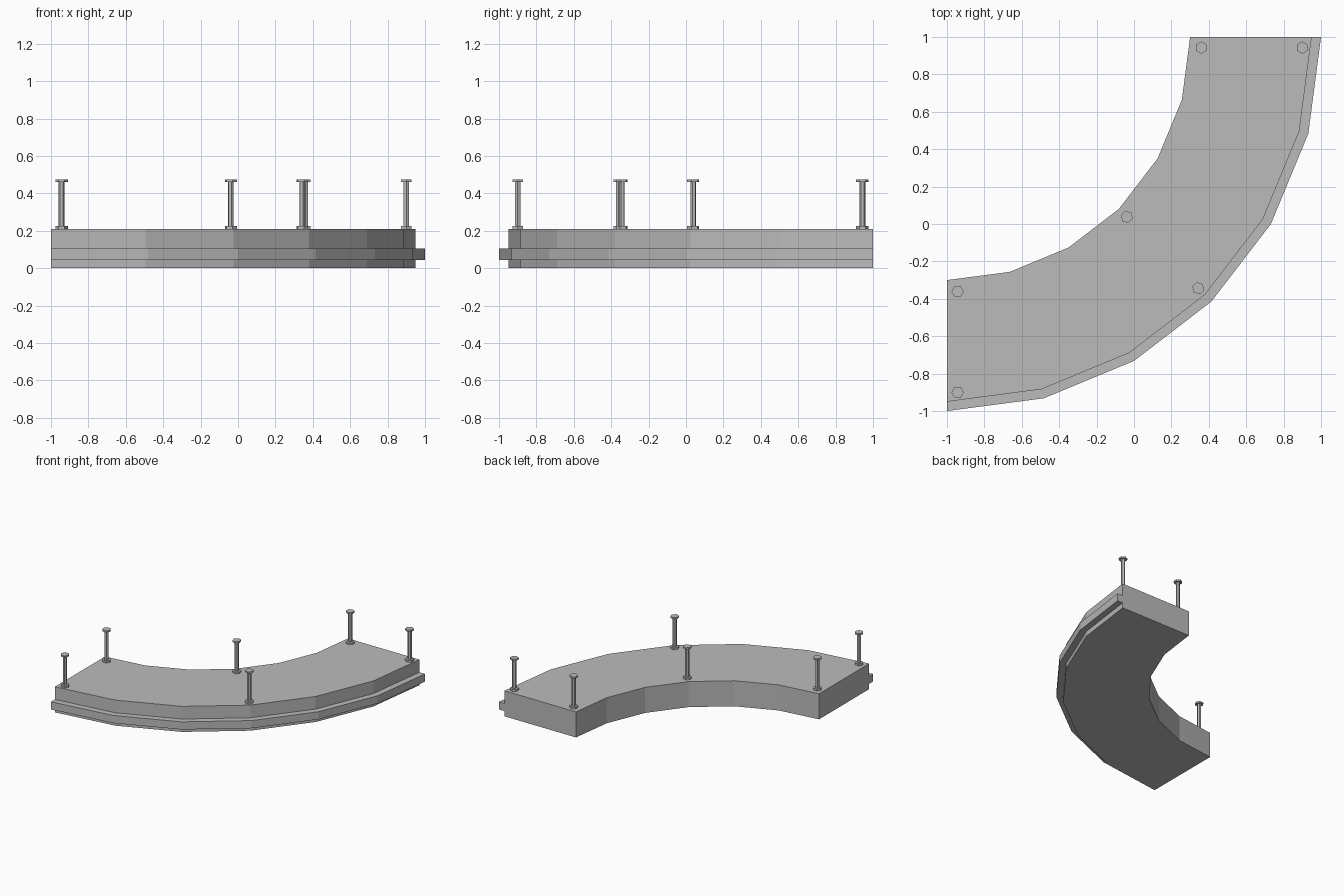
import bpy
import bmesh
from math import radians
from mathutils import Matrix, Vector

cube = bpy.data.objects.get("Cube")
if cube:
    bpy.data.objects.remove(cube, do_unlink=True)

grey = bpy.data.materials.new("concrete grey")
grey.use_nodes = True
colour = (0.5, 0.5, 0.5, 1)
grey.diffuse_color = colour
grey.node_tree.nodes["Principled BSDF"].inputs["Base Color"].default_value = colour

PIVOT = Vector((-1, 1, 0))   # centre of the curve
INNER, OUTER, LIP = 1.3, 1.95, 2.0
TOP = 0.21
STEPS = 6


def turned(degrees):
    return Matrix.Translation(PIVOT) @ Matrix.Rotation(radians(-degrees), 4, "Z")


def finish(bm, name):
    bmesh.ops.recalc_face_normals(bm, faces=bm.faces)
    mesh = bpy.data.meshes.new(name)
    bm.to_mesh(mesh)
    bm.free()
    mesh.materials.append(grey)
    obj = bpy.data.objects.new(name, mesh)
    bpy.context.collection.objects.link(obj)
    return obj


# Curved slab: cross-section with an outer lip, swept a quarter turn
profile = [(INNER, 0), (OUTER, 0), (OUTER, 0.043), (LIP, 0.043),
           (LIP, 0.106), (OUTER, 0.106), (OUTER, TOP), (INNER, TOP)]
bm = bmesh.new()
rings = [[bm.verts.new(turned(90 * i / STEPS) @ Vector((r, 0, z))) for r, z in profile]
         for i in range(STEPS + 1)]
for a, b in zip(rings, rings[1:]):
    for i in range(len(profile)):
        j = (i + 1) % len(profile)
        bm.faces.new((a[i], a[j], b[j], b[i]))
bm.faces.new(rings[0])
bm.faces.new(rings[-1])
finish(bm, "curved_slab")


# Hexagonal posts with a foot flange and a cap
def post(name, radius, along, degrees):
    bm = bmesh.new()
    for size, low, high in ((0.033, TOP, 0.225), (0.016, 0.225, 0.461), (0.033, 0.461, 0.474)):
        place = (turned(degrees) @ Matrix.Translation((radius, along, (low + high) / 2))
                 @ Matrix.Rotation(radians(90), 4, "Z"))
        # point one corner along the curve
        made = bmesh.ops.create_cone(bm, cap_ends=True, segments=6, radius1=size,
                                     radius2=size, depth=high - low)["verts"]
        angle = made[0].co.to_2d().angle_signed(Vector((1, 0)))
        bmesh.ops.transform(bm, verts=made, matrix=place @ Matrix.Rotation(-angle, 4, "Z"))
    finish(bm, name)


for side, radius in (("inner", 1.36), ("outer", 1.9)):
    for end, along, degrees in (("left", -0.057, 0), ("middle", 0, 45), ("right", 0.057, 90)):
        post(f"{side}_{end}_post", radius, along, degrees)
